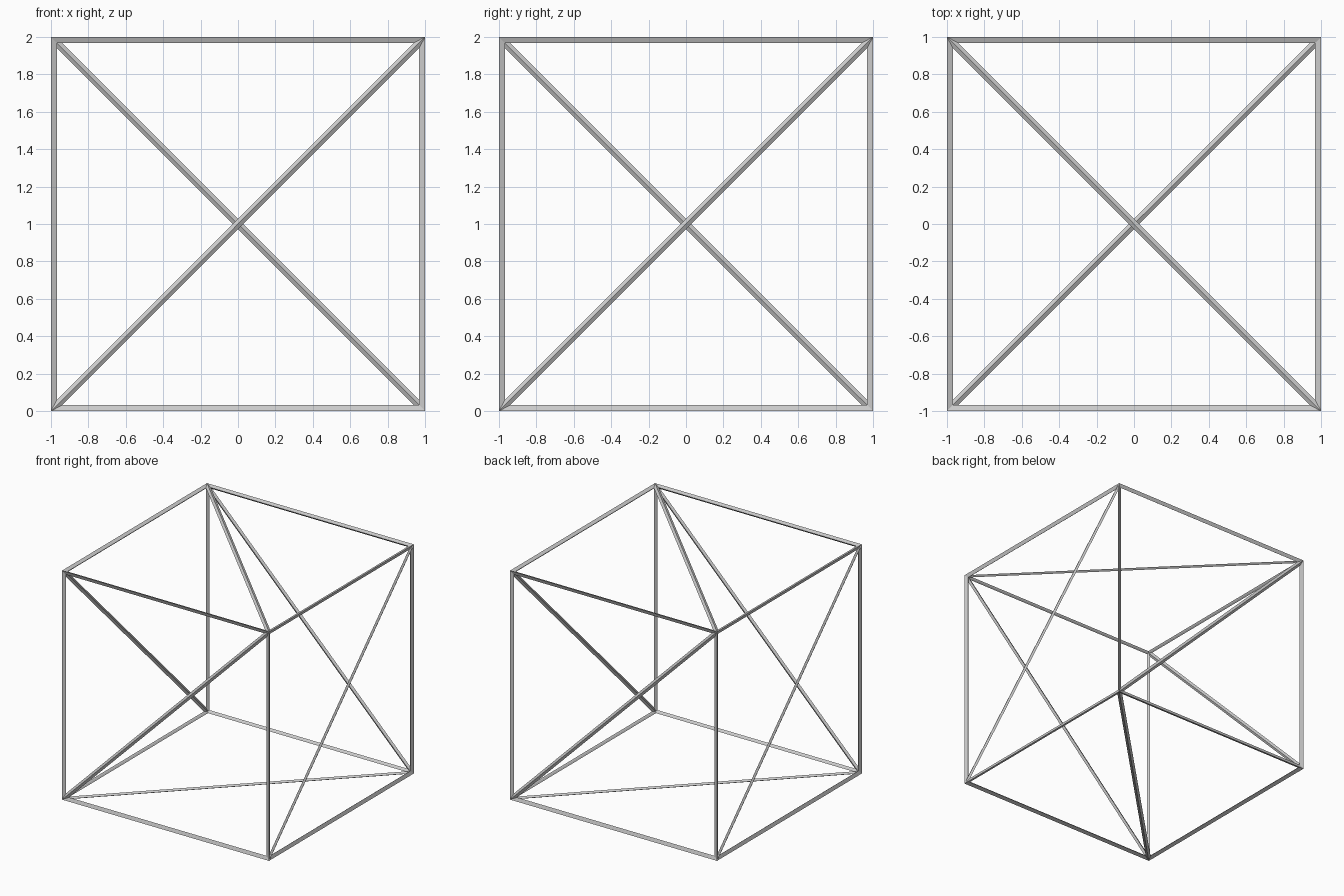
import bpy, bmesh

if "Cube" in bpy.data.objects:
    bpy.data.objects.remove(bpy.data.objects["Cube"])

T = 0.0395                 # bar thickness
H = 1 - T / (2 * 3 ** 0.5)  # half size of the cage's centre lines

# Cube split by one diagonal per face
bm = bmesh.new()
v = {(x, y, z): bm.verts.new((x * H, y * H, 1 + z * H))
     for x in (-1, 1) for y in (-1, 1) for z in (-1, 1)}
diagonals = [
    ((-1, -1, -1), (1, -1, 1)),   # front
    ((1, 1, -1), (-1, 1, 1)),     # back
    ((1, -1, -1), (1, 1, 1)),     # right
    ((-1, 1, -1), (-1, -1, 1)),   # left
    ((-1, 1, 1), (1, -1, 1)),     # top
    ((-1, -1, -1), (1, 1, -1)),   # bottom
]
for a, b in diagonals:
    for k in range(3):
        if a[k] != b[k]:
            c = list(a)
            c[k] = b[k]
            bm.faces.new((v[a], v[b], v[tuple(c)]))
bmesh.ops.recalc_face_normals(bm, faces=bm.faces)

mesh = bpy.data.meshes.new("braced_cube_frame")
bm.to_mesh(mesh)
bm.free()
frame = bpy.data.objects.new("braced_cube_frame", mesh)
bpy.context.collection.objects.link(frame)

# Diamond-section bars along every edge
wire = frame.modifiers.new("bars", 'WIREFRAME')
wire.thickness = T
wire.offset = 0
wire.use_even_offset = True
wire.use_replace = True
